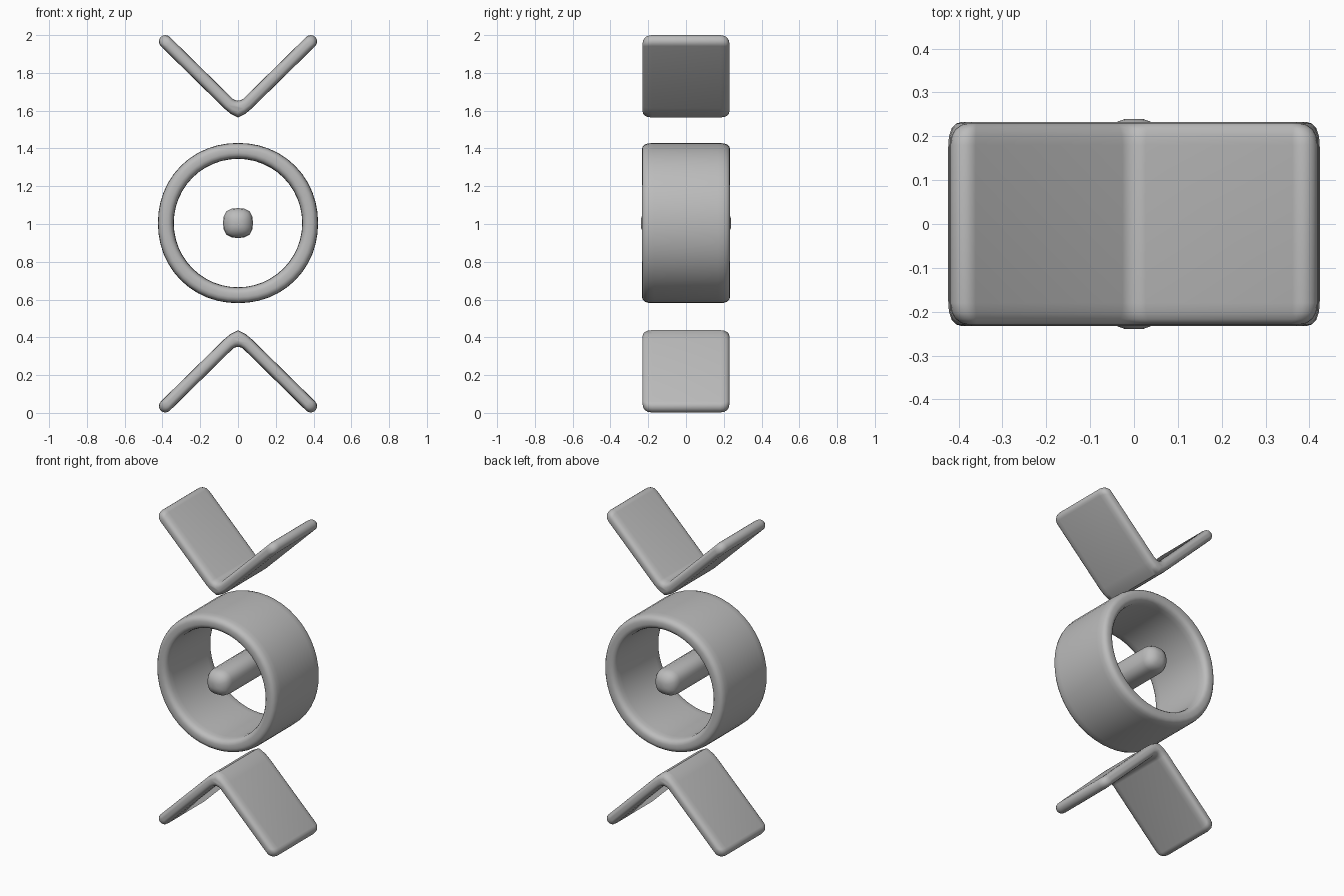
import bpy, bmesh, math
from mathutils import Vector

if "Cube" in bpy.data.objects:
    bpy.data.objects.remove(bpy.data.objects["Cube"], do_unlink=True)

grey = bpy.data.materials.new("plain grey")
grey.use_nodes = True
colour = (0.5, 0.5, 0.5, 1)
grey.diffuse_color = colour
grey.node_tree.nodes["Principled BSDF"].inputs["Base Color"].default_value = colour


def loft(name, sections, closed=False):
    """Bridge (y, outline) sections; cap the ends unless the loft is closed."""
    bm = bmesh.new()
    rows = [[bm.verts.new((x, y, z)) for x, z in outline] for y, outline in sections]
    n = len(rows[0])
    pairs = list(zip(rows, rows[1:]))
    if closed:
        pairs.append((rows[-1], rows[0]))
    else:
        bm.faces.new(rows[0])
        bm.faces.new(rows[-1])
    for a, b in pairs:
        for i in range(n):
            j = (i + 1) % n
            bm.faces.new((a[i], a[j], b[j], b[i]))
    bmesh.ops.recalc_face_normals(bm, faces=bm.faces)
    mesh = bpy.data.meshes.new(name)
    bm.to_mesh(mesh)
    bm.free()
    mesh.materials.append(grey)
    obj = bpy.data.objects.new(name, mesh)
    bpy.context.collection.objects.link(obj)
    bpy.ops.object.select_all(action="DESELECT")
    obj.select_set(True)
    bpy.context.view_layer.objects.active = obj
    bpy.ops.object.shade_smooth_by_angle(angle=math.radians(50))
    return obj


def both_ends(stations):
    """Mirror stations running from the rim inwards to the other side."""
    return [(-s[0], *s[1:]) for s in stations] + list(reversed(stations))


def circle(radius, n, power=2.0, centre=1.005):
    """Circle, or a squarer superellipse for higher powers."""
    pts = []
    for i in range(n):
        c, s = math.cos(math.tau * i / n), math.sin(math.tau * i / n)
        k = radius / (abs(c) ** power + abs(s) ** power) ** (1 / power)
        pts.append((k * c, centre + k * s))
    return pts


def vee_outline(radius, pull, flip):
    """Bent strip with a softened bend and round tips."""
    tip, foot = Vector((0.385, 0.402)), Vector((0.05, 0.073))
    along = (tip - foot).normalized()
    normal = Vector((-along.y, along.x))
    end = tip - along * pull
    soft = Vector((0.025, 0.055))
    soft_n = Vector((-0.38, 0.92))
    k = radius / 0.034
    half = [soft - soft_n * 0.038 * k, foot - normal * radius]
    for i in range(9):
        a = math.pi * (i / 8 - 0.5)
        half.append(end + (along * math.cos(a) + normal * math.sin(a)) * radius)
    half += [foot + normal * radius, soft + soft_n * 0.038 * k]
    pts = [Vector((0, 0.045 - 0.045 * k))] + half + [Vector((0, 0.045 + 0.045 * k))]
    pts += [Vector((-p.x, p.y)) for p in reversed(half)]
    return [(p.x, 0.438 - p.y if flip else 1.564 + p.y) for p in pts]


# Upper and lower bent plates: depth, half thickness, tip pull-back
rim = [(0.23, 0.010, 0.028), (0.226, 0.020, 0.016), (0.217, 0.027, 0.008),
       (0.203, 0.032, 0.003), (0.18, 0.034, 0.0)]
for name, flip in (("upper_bent_plate", False), ("lower_bent_plate", True)):
    loft(name, [(y, vee_outline(r, p, flip)) for y, r, p in both_ends(rim)])

# Open drum: rounded wall section swept round the y axis
wall = [(0.233, 0.010), (0.229, 0.024), (0.218, 0.034), (0.20, 0.040), (0.17, 0.042)]
middle = 0.382
outside = [(y, circle(middle + t, 48, 2.06)) for y, t in both_ends(wall)]
inside = [(y, circle(middle - t, 48, 2.0)) for y, t in reversed(both_ends(wall))]
loft("open_drum", outside + inside, closed=True)

# Central rod with domed ends
dome = [(0.239, 0.022), (0.231, 0.044), (0.215, 0.064), (0.195, 0.075), (0.17, 0.079)]
loft("central_rod", [(y, circle(r, 16, 2.8)) for y, r in both_ends(dome)])
